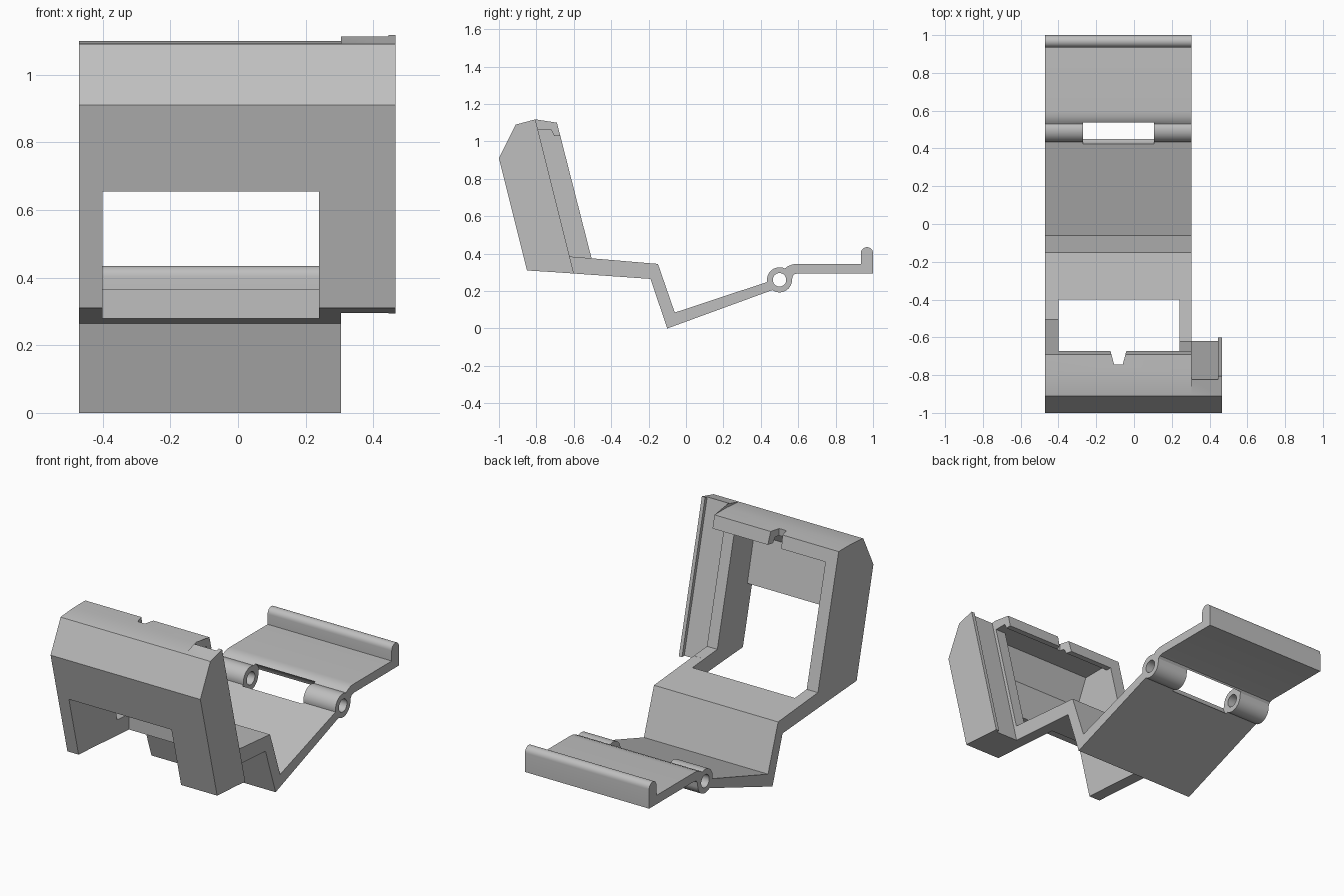
import bpy, bmesh, math
from mathutils import Vector

cube = bpy.data.objects.get("Cube")
if cube:
    bpy.data.objects.remove(cube, do_unlink=True)

grey = bpy.data.materials.new("light_grey_plastic")
grey.use_nodes = True
colour = (0.52, 0.52, 0.52, 1)
grey.diffuse_color = colour
grey.node_tree.nodes["Principled BSDF"].inputs["Base Color"].default_value = colour


def prism(name, outline, lo, hi, axis="X"):
    """Extrude a side outline (y, z) along x, or a plan outline (x, y) along z."""
    bm = bmesh.new()
    if axis == "X":
        verts = [bm.verts.new((lo, a, b)) for a, b in outline]
        step = Vector((hi - lo, 0, 0))
    else:
        verts = [bm.verts.new((a, b, lo)) for a, b in outline]
        step = Vector((0, 0, hi - lo))
    face = bm.faces.new(verts)
    ext = bmesh.ops.extrude_face_region(bm, geom=[face])
    moved = [v for v in ext["geom"] if isinstance(v, bmesh.types.BMVert)]
    bmesh.ops.translate(bm, verts=moved, vec=step)
    bmesh.ops.recalc_face_normals(bm, faces=bm.faces)
    mesh = bpy.data.meshes.new(name)
    bm.to_mesh(mesh)
    bm.free()
    mesh.materials.append(grey)
    obj = bpy.data.objects.new(name, mesh)
    bpy.context.collection.objects.link(obj)
    return obj


def arc(cy, cz, r, start, end, n):
    angles = [math.radians(start + (end - start) * i / n) for i in range(n + 1)]
    return [(cy + r * math.cos(a), cz + r * math.sin(a)) for a in angles]


def cut(target, cutter):
    cutter.hide_render = True
    mod = target.modifiers.new("cut", "BOOLEAN")
    mod.operation = "DIFFERENCE"
    mod.solver = "EXACT"
    mod.object = cutter
    bpy.context.view_layer.objects.active = target
    bpy.ops.object.modifier_apply(modifier=mod.name)
    bpy.data.objects.remove(cutter, do_unlink=True)


LEFT, RIGHT = 0.305, -0.47
HINGE = (0.5, 0.26)

# Side outline: housing, floor, bent arm, hinge ring, rear plate, rounded lip
outline = [(-0.85, 0.31), (-1, 0.91), (-0.91, 1.09), (-0.805, 1.118),
           (-0.69, 1.1), (-0.505, 0.375), (-0.15, 0.345), (-0.06, 0.085)]
outline += arc(*HINGE, 0.067, 190, 65, 14)
outline += [(0.545, 0.333), (0.57, 0.343), (0.6, 0.345), (0.935, 0.345)]
outline += arc(0.9675, 0.4025, 0.0325, 180, 0, 12)
outline += [(1, 0.295), (0.6, 0.295), (0.58, 0.29), (0.57, 0.278)]
outline += arc(*HINGE, 0.067, 0, -125, 14)
outline += [(-0.1, 0), (-0.19, 0.265), (-0.69, 0.3)]
body = prism("hinged_clip_body", outline, RIGHT, 0.465)

# Side flange: trim away all behind it, leaving a thin raised outer rim
for x0, x1, dy in ((LEFT, 0.445, -0.02), (0.445, 0.6, 0)):
    cut(body, prism("flange_trim", [(-0.83 + dy, 1.215), (-0.59 + dy, 0.255),
                                    (-0.59 + dy, -0.2), (1.2, -0.2), (1.2, 1.215)], x0, x1))

# Level housing top beside the flange
cut(body, prism("top_trim", [(-0.93, 1.09), (-0.8, 1.1), (-0.6, 1.1),
                             (-0.6, 1.3), (-0.93, 1.3)], -0.6, LEFT))

# Housing pocket with front window and floor opening, below the top bar's catch
catch = [(-0.72, 1.06), (-0.705, 1.03)]
cut(body, prism("pocket", [(-1.1, 0.2), (-1.1, 0.655), (-0.89, 0.655), (-0.95, 0.91),
                           (-0.88, 1.06)] + catch + [(-0.4, 1.03), (-0.4, 0.2)], -0.4, 0.24))

# Open left side between floor and top bar
cut(body, prism("side_opening", [(-0.622, 0.3845), (-0.792, 1.06)] + catch +
                [(-0.45, 1.03), (-0.45, 0.371)], 0.23, 0.4))

# Tapered notch in the top bar
cut(body, prism("notch", [(-0.13, -0.64), (-0.125, -0.67), (-0.105, -0.745),
                          (-0.06, -0.745), (-0.04, -0.67), (-0.035, -0.64)], 0.98, 1.2, "Z"))

# Hinge pin hole and the gap between the two knuckles
cut(body, prism("pin_hole", arc(*HINGE, 0.036, 0, 348.75, 31), -0.6, 0.6))
cut(body, prism("knuckle_gap", arc(*HINGE, 0.077, 0, 348.75, 31), -0.27, 0.105))

bpy.ops.object.select_all(action="DESELECT")
body.select_set(True)
bpy.context.view_layer.objects.active = body
bpy.ops.object.shade_smooth_by_angle(angle=math.radians(30))
